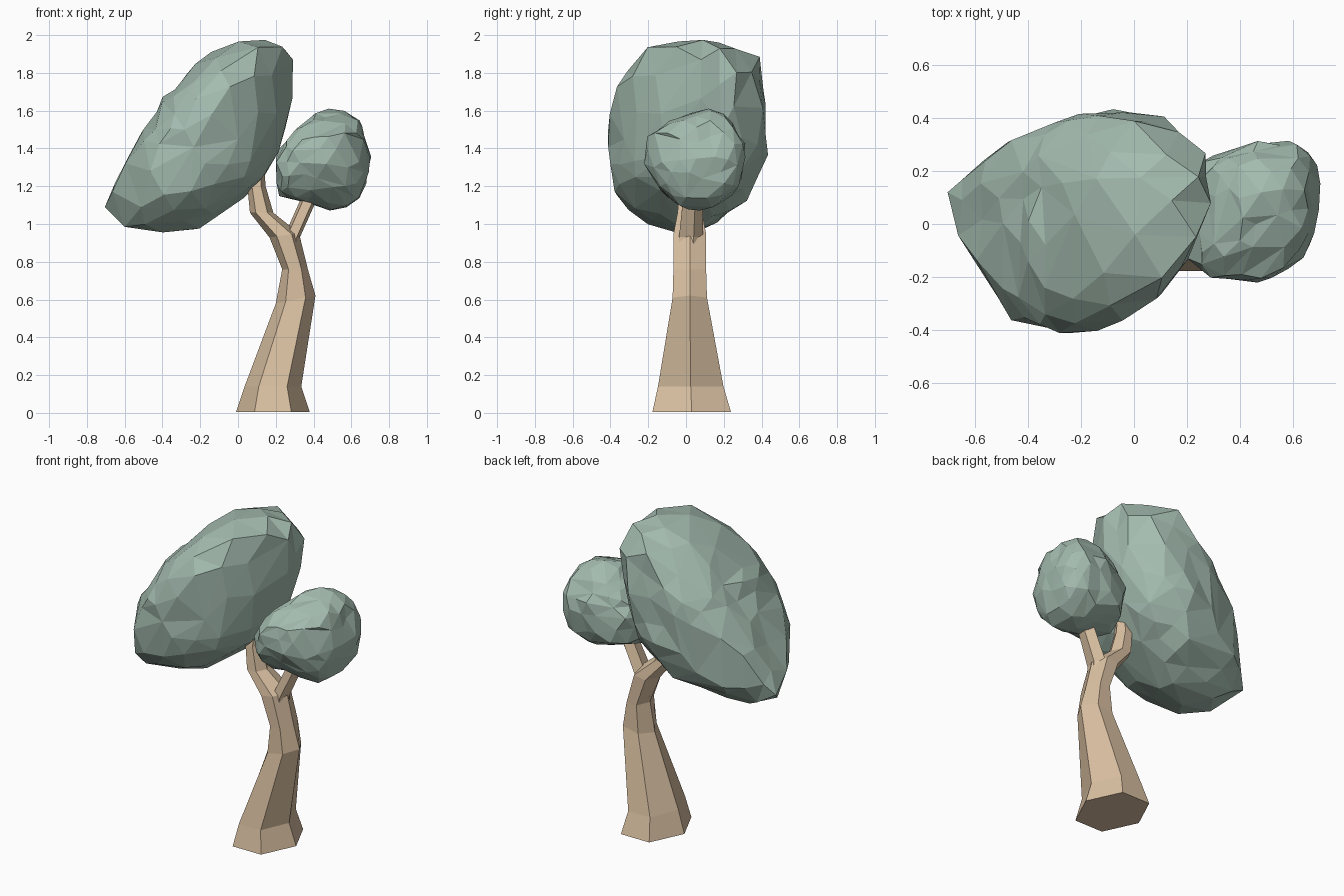
import bpy, bmesh, math, random
from mathutils import Vector, noise

if "Cube" in bpy.data.objects:
    bpy.data.objects.remove(bpy.data.objects["Cube"])

random.seed(4)


def material(name, color):
    m = bpy.data.materials.new(name)
    m.diffuse_color = (*color, 1)
    m.use_nodes = True
    m.node_tree.nodes["Principled BSDF"].inputs["Base Color"].default_value = m.diffuse_color
    return m


LEAF = material("leaf_green", (0.37, 0.50, 0.43))
BARK = material("bark_tan", (0.70, 0.53, 0.36))


def finish(bm, name, mat):
    bmesh.ops.recalc_face_normals(bm, faces=bm.faces)
    me = bpy.data.meshes.new(name)
    bm.to_mesh(me)
    bm.free()
    ob = bpy.data.objects.new(name, me)
    bpy.context.collection.objects.link(ob)
    me.materials.append(mat)
    return ob


def loft(name, rings, sides=6, turn=0.0):
    """Skin polygon rings given as (x, y, z, radius_x, radius_y, tilt)."""
    bm = bmesh.new()
    loops = []
    for x, y, z, rx, ry, tilt in rings:
        loop = []
        for i in range(sides):
            a = math.tau * i / sides + turn
            dx = rx * math.cos(a)
            loop.append(bm.verts.new((x + dx, y + ry * math.sin(a), z + tilt * dx)))
        loops.append(loop)
    for lo, hi in zip(loops, loops[1:]):
        for i in range(sides):
            j = (i + 1) % sides
            bm.faces.new((lo[i], lo[j], hi[j], hi[i]))
    bm.faces.new(loops[0])
    bm.faces.new(loops[-1])
    return finish(bm, name, BARK)


def reach(outline, c, d):
    """Distance from c to a closed outline in direction d."""
    best = 0
    for p, q in zip(outline, outline[1:] + outline[:1]):
        p, q = Vector(p) - c, Vector(q) - c
        e = q - p
        den = d.cross(e)
        if abs(den) < 1e-9:
            continue
        t, s = p.cross(e) / den, p.cross(d) / den
        if t > 0 and -1e-6 <= s <= 1 + 1e-6:
            best = max(best, t)
    return best


def clamp(a, b, outline, centre):
    """Pull a point back inside a closed outline."""
    c = Vector(centre)
    d = Vector((a, b)) - c
    if d.length < 1e-6:
        return a, b
    k = min(1, reach(outline, c, d.normalized()) / d.length)
    return c + d * k


def crown(name, front, side, top, centre, rim_y, y_range, shear, power, bump, peaks=()):
    """Inflate a front outline into a faceted clump, trimmed by side and top outlines."""
    c = Vector(centre)
    y_mid = sum(y_range) / 2
    bm = bmesh.new()
    bmesh.ops.create_icosphere(bm, subdivisions=3, radius=1)
    for v in bm.verts:
        u = v.co.normalized()
        flat = Vector((u.x, u.z))
        k = (abs(u.y) ** power + flat.length ** power) ** (-1 / power)
        uy, s = u.y * k, flat.length * k
        d = flat.normalized() if flat.length > 1e-6 else Vector((1, 0))
        p = c + d * reach(front, c, d) * s + Vector(shear) * uy * abs(uy)
        y = rim_y + uy * (y_range[1] - rim_y if uy > 0 else rim_y - y_range[0])
        x, z = p
        y, z = clamp(y, z, side, (y_mid, c.y))
        x, y = clamp(x, y, top, (c.x, y_mid))
        n = noise.noise(u * 4) * bump
        v.co = Vector((x, y, z)) + u * n
        v.co += Vector([random.uniform(-bump, bump) * 0.5 for _ in range(3)])
    for peak in peaks:
        near = min(bm.verts, key=lambda v: (v.co - Vector(peak)).length)
        near.co = peak
    ob = finish(bm, name, LEAF)
    dec = ob.modifiers.new("irregular_facets", 'DECIMATE')
    dec.ratio = 0.7


# Trunk with flared foot, bend, and its left limb
loft("trunk", [
    (0.185, 0.03, 0.005, 0.195, 0.24, 0),
    (0.185, 0.025, 0.14, 0.15, 0.20, 0),
    (0.305, 0.02, 0.60, 0.105, 0.105, 0.2),
    (0.302, 0.02, 0.76, 0.068, 0.10, 0.0),
    (0.245, 0.02, 0.94, 0.078, 0.10, 0.15),
    (0.125, 0.02, 1.06, 0.062, 0.075, 0.0),
    (0.098, 0.02, 1.20, 0.048, 0.06, 0),
    (0.115, 0.02, 1.34, 0.022, 0.035, 0),
])

# Right limb
loft("right_branch", [
    (0.275, 0.02, 0.80, 0.055, 0.07, 0),
    (0.285, 0.02, 0.93, 0.045, 0.07, 0),
    (0.365, 0.03, 1.11, 0.04, 0.06, -0.3),
    (0.41, 0.04, 1.22, 0.028, 0.04, -0.3),
], sides=5, turn=0.3)

# Large leaning crown
crown(
    "large_crown",
    front=[(-0.68, 1.10), (-0.65, 1.20), (-0.57, 1.38), (-0.40, 1.65), (-0.20, 1.88),
           (0.0, 1.98), (0.16, 2.0), (0.25, 1.93), (0.30, 1.80), (0.27, 1.60),
           (0.21, 1.40), (0.14, 1.24), (0.02, 1.14), (-0.17, 0.99), (-0.46, 0.94),
           (-0.63, 0.97), (-0.65, 1.07)],
    side=[(-0.18, 1.98), (-0.28, 1.90), (-0.39, 1.75), (-0.43, 1.50), (-0.38, 1.10),
          (-0.25, 1.0), (-0.08, 0.94), (0.1, 0.98), (0.34, 1.15), (0.42, 1.38),
          (0.43, 1.62), (0.39, 1.88), (0.2, 1.94), (0.07, 1.99), (-0.1, 2.0)],
    top=[(-0.71, 0.12), (-0.55, 0.27), (-0.30, 0.39), (0.0, 0.43), (0.10, 0.43),
         (0.2, 0.37), (0.27, 0.26), (0.30, 0.10), (0.22, -0.10), (0.05, -0.31),
         (-0.22, -0.43), (-0.45, -0.37), (-0.62, -0.12)],
    centre=(-0.19, 1.45), rim_y=0.09, y_range=(-0.43, 0.43), shear=(0.05, 0.03),
    power=2.4, bump=0.02, peaks=[(0.0, 0.39, 1.885), (-0.705, 0.12, 1.09)])

# Small round crown
crown(
    "small_crown",
    front=[(0.20, 1.36), (0.30, 1.50), (0.42, 1.59), (0.53, 1.61), (0.63, 1.56),
           (0.70, 1.37), (0.67, 1.17), (0.54, 1.06), (0.35, 1.12), (0.23, 1.14),
           (0.21, 1.25)],
    side=[(-0.23, 1.33), (-0.2, 1.46), (-0.05, 1.56), (0.1, 1.61), (0.22, 1.57),
          (0.32, 1.40), (0.28, 1.18), (0.1, 1.07), (0.05, 1.06), (-0.04, 1.08),
          (-0.15, 1.21)],
    top=[(0.2, -0.17), (0.3, -0.2), (0.5, -0.23), (0.63, -0.17), (0.70, 0.0),
         (0.70, 0.2), (0.65, 0.29), (0.57, 0.32), (0.45, 0.30), (0.3, 0.26), (0.2, 0.2)],
    centre=(0.45, 1.34), rim_y=0.06, y_range=(-0.23, 0.32), shear=(0.06, 0.02),
    power=2.6, bump=0.014)
